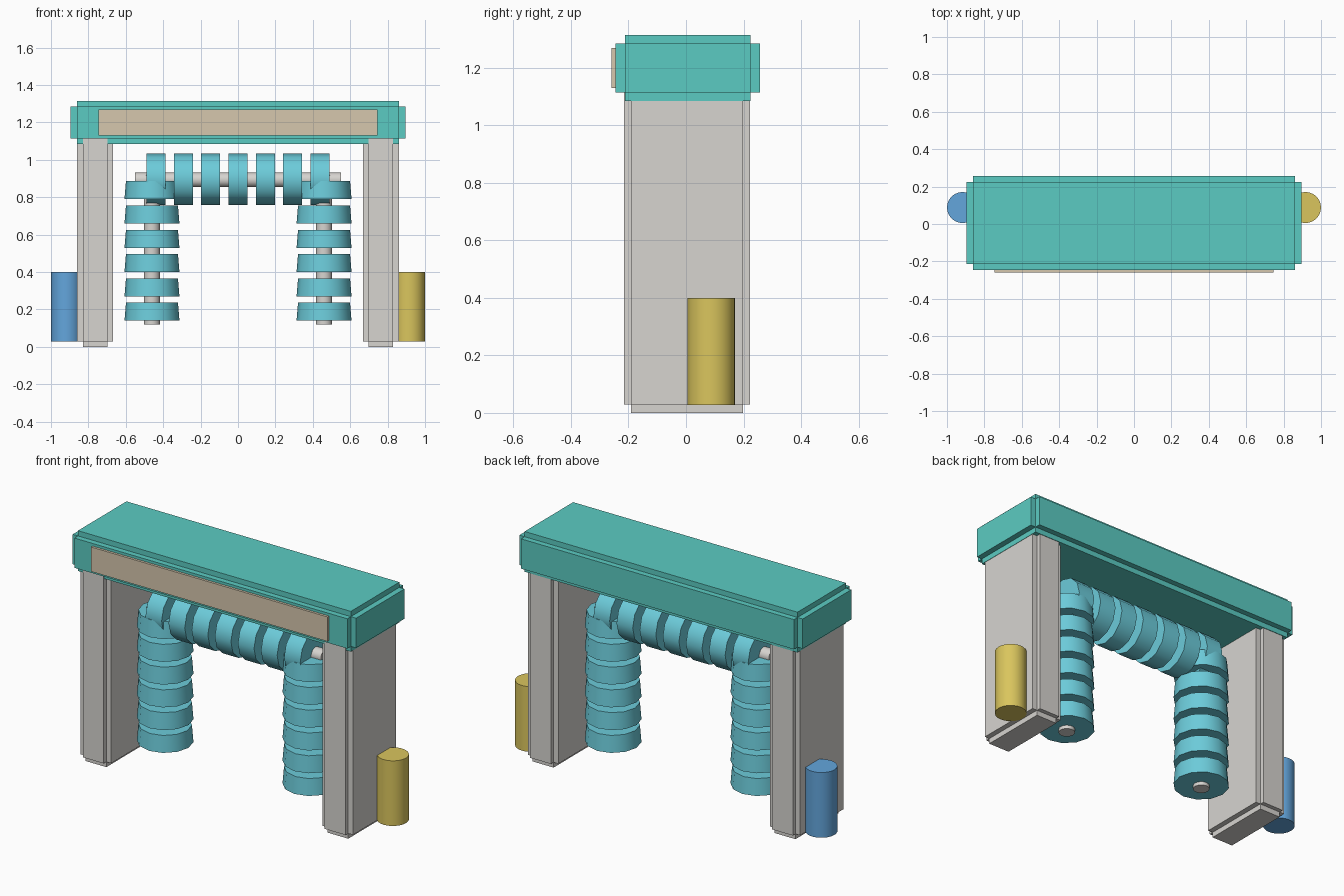
import bpy, bmesh, math
from mathutils import Matrix, Vector

old = bpy.data.objects.get("Cube")
if old:
    bpy.data.objects.remove(old, do_unlink=True)


def material(name, rgb):
    m = bpy.data.materials.new(name)
    m.use_nodes = True
    m.diffuse_color = (*rgb, 1)
    m.node_tree.nodes["Principled BSDF"].inputs["Base Color"].default_value = (*rgb, 1)
    return m


TEAL = material("teal", (0.105, 0.60, 0.54))
BRISTLE = material("light cyan", (0.15, 0.60, 0.70))
GREY = material("pale grey", (0.68, 0.66, 0.63))
BEIGE = material("beige", (0.67, 0.57, 0.42))
YELLOW = material("yellow", (0.70, 0.56, 0.11))
BLUE = material("blue", (0.125, 0.38, 0.72))


def finish(name, bm, mat, smooth=False):
    me = bpy.data.meshes.new(name)
    bm.to_mesh(me)
    bm.free()
    me.materials.append(mat)
    ob = bpy.data.objects.new(name, me)
    bpy.context.collection.objects.link(ob)
    if smooth:
        bpy.ops.object.select_all(action='DESELECT')
        ob.select_set(True)
        bpy.context.view_layer.objects.active = ob
        bpy.ops.object.shade_smooth_by_angle(angle=math.radians(40))
    return ob


def add_box(bm, lo, hi):
    lo, hi = Vector(lo), Vector(hi)
    mat = Matrix.Translation((lo + hi) / 2) @ Matrix.Diagonal((*(hi - lo), 1))
    bmesh.ops.create_cube(bm, size=1, matrix=mat)


def notched_box(name, lo, hi, inset, mat):
    """Box with a square step cut along every edge: one box per full-length axis."""
    bm = bmesh.new()
    for axis in range(3):
        cut = Vector(inset)
        cut[axis] = 0
        add_box(bm, Vector(lo) + cut, Vector(hi) - cut)
    return finish(name, bm, mat)


def cylinder(name, centre, r1, r2, length, mat, sides, along_x=False):
    bm = bmesh.new()
    turn = Matrix.Rotation(math.pi / 2, 4, 'Y') if along_x else Matrix()
    bmesh.ops.create_cone(bm, cap_ends=True, segments=sides, radius1=r1, radius2=r2,
                          depth=length, matrix=Matrix.Translation(centre) @ turn)
    return finish(name, bm, mat, smooth=True)


# Roof beam and its front sign panel
notched_box("roof_beam", (-0.895, -0.245, 1.085), (0.895, 0.257, 1.315),
            (0.033, 0.032, 0.03), TEAL)
bm = bmesh.new()
add_box(bm, (-0.747, -0.259, 1.13), (0.747, -0.24, 1.27))
finish("front_panel", bm, BEIGE)

# Pillars, tanks and upright brushes on both sides
for side, label, tank in ((1, "left", YELLOW), (-1, "right", BLUE)):
    x = side * 0.764
    notched_box(label + "_pillar", (x - 0.096, -0.215, 0), (x + 0.096, 0.222, 1.15),
                (0.03, 0.024, 0.03), GREY)
    cylinder(label + "_tank", (side * 0.917, 0.088, 0.214), 0.083, 0.083, 0.372, tank, 24)
    cylinder(label + "_brush_shaft", (side * 0.46, 0, 0.52), 0.043, 0.043, 0.80, GREY, 16)
    for i in range(6):
        cylinder(f"{label}_brush_ring_{i + 1}", (side * 0.46, 0, 0.188 + 0.13 * i),
                 0.147, 0.139, 0.096, BRISTLE, 12)

# Overhead brush
cylinder("top_brush_shaft", (0, 0, 0.893), 0.039, 0.039, 1.10, GREY, 16, True)
for i in range(7):
    cylinder(f"top_brush_ring_{i + 1}", (0.146 * (i - 3), 0, 0.896),
             0.137, 0.137, 0.102, BRISTLE, 12, True)
